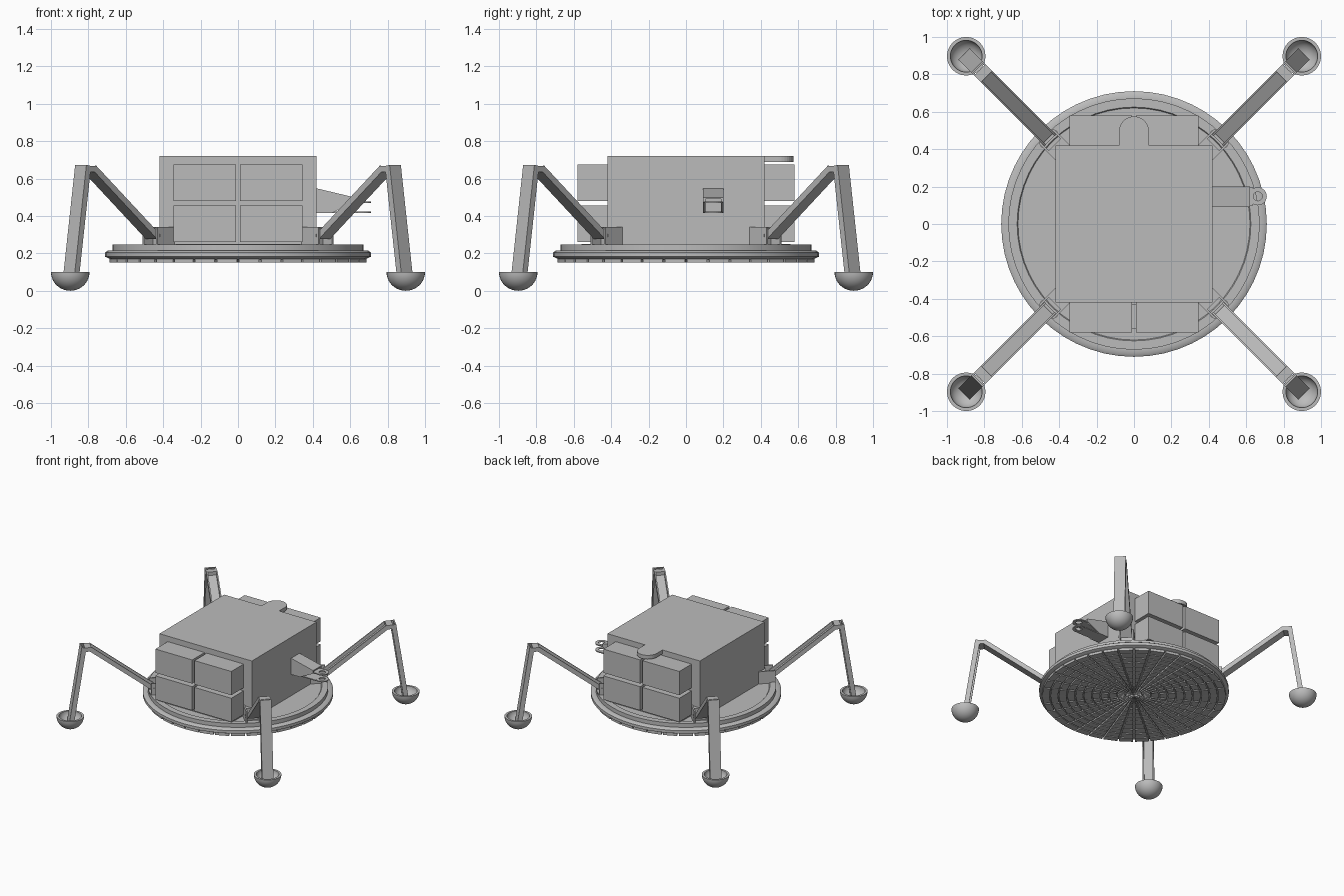
import bpy, bmesh
from math import sin, cos, pi, tau
from mathutils import Vector, Matrix

cube = bpy.data.objects.get("Cube")
if cube:
    bpy.data.objects.remove(cube, do_unlink=True)

grey = bpy.data.materials.new("plain_grey")
grey.use_nodes = True
grey.diffuse_color = (0.5, 0.5, 0.5, 1)
grey.node_tree.nodes["Principled BSDF"].inputs["Base Color"].default_value = (0.5, 0.5, 0.5, 1)


def make(name, bm, smooth=False):
    bmesh.ops.recalc_face_normals(bm, faces=bm.faces)
    mesh = bpy.data.meshes.new(name)
    bm.to_mesh(mesh)
    bm.free()
    mesh.materials.append(grey)
    obj = bpy.data.objects.new(name, mesh)
    bpy.context.collection.objects.link(obj)
    if smooth:
        bpy.ops.object.select_all(action="DESELECT")
        obj.select_set(True)
        bpy.context.view_layer.objects.active = obj
        bpy.ops.object.shade_smooth_by_angle(angle=0.6)
    return obj


def add_box(bm, lo, hi, matrix=Matrix()):
    lo, hi = Vector(lo), Vector(hi)
    size = Matrix.Diagonal((*(hi - lo), 1))
    bmesh.ops.create_cube(bm, size=1, matrix=matrix @ Matrix.Translation((lo + hi) / 2) @ size)


def add_prism(bm, points, move):
    """Extrude a flat outline of 3D points along a vector."""
    face = bm.faces.new([bm.verts.new(p) for p in points])
    out = bmesh.ops.extrude_face_region(bm, geom=[face], use_keep_orig=True)
    verts = [g for g in out["geom"] if isinstance(g, bmesh.types.BMVert)]
    bmesh.ops.translate(bm, verts=verts, vec=move)


def add_lathe(bm, profile, centre=(0, 0, 0), steps=48, closed=False):
    """Turn a radius/height profile about the vertical axis."""
    verts = [bm.verts.new(Vector((r, 0, z)) + Vector(centre)) for r, z in profile]
    pairs = list(zip(verts, verts[1:] + verts[:1]))
    edges = [bm.edges.new(p) for p in (pairs if closed else pairs[:-1])]
    bmesh.ops.spin(bm, geom=verts + edges, cent=centre, axis=(0, 0, 1), angle=tau, steps=steps)
    bmesh.ops.remove_doubles(bm, verts=bm.verts, dist=0.0001)


def add_channel(bm, start, end, width, depth, wall):
    """U-shaped beam; its closed side faces outward and up."""
    along = (end - start).normalized()
    side = Vector((1, -1, 0)).normalized()
    back = side.cross(along)
    if back.dot(Vector((1, 1, 1))) < 0:
        back = -back
    h, d = width / 2, depth / 2
    outline = [(-h, -d), (-h, d), (h, d), (h, -d), (h - wall, -d),
               (h - wall, d - wall), (wall - h, d - wall), (wall - h, -d)]
    add_prism(bm, [start + side * u + back * v for u, v in outline], end - start)


# Main body and its four-part equipment boxes
bm = bmesh.new()
add_box(bm, (-0.42, -0.42, 0.24), (0.42, 0.42, 0.72))
make("body", bm)
for side, y0, y1 in (("front", -0.58, -0.41), ("back", 0.41, 0.58)):
    bm = bmesh.new()
    for x0, x1 in ((-0.345, -0.01), (0.01, 0.345)):
        for z0, z1 in ((0.26, 0.455), (0.48, 0.675)):
            add_box(bm, (x0, y0, z0), (x1, y1, z1))
    add_box(bm, (-0.335, min(y0, y1) + 0.02, 0.245), (0.335, y1 - 0.02, 0.25))
    make(side + "_equipment_boxes", bm)

# Rounded tab at the top of the back
bm = bmesh.new()
arc = [(0.08 * cos(i * pi / 16), 0.495 + 0.08 * sin(i * pi / 16), 0.688) for i in range(17)]
add_prism(bm, [(0.08, 0.4, 0.688)] + arc + [(-0.08, 0.4, 0.688)], Vector((0, 0, 0.032)))
make("back_tab", bm)

# Round base with a stepped rim
bm = bmesh.new()
add_lathe(bm, [(0, 0.168), (0.68, 0.168), (0.71, 0.182), (0.71, 0.205), (0.695, 0.215),
               (0.672, 0.215), (0.672, 0.247), (0.625, 0.247), (0.62, 0.24), (0, 0.24)], steps=56)
make("base_disc", bm, True)

# Heat tiles below the base: rings of separate sectors
bm = bmesh.new()
rings, sectors, gap = 11, 36, 0.006
pitch = 0.69 / rings
for ring in range(rings):
    r0, r1 = ring * pitch + gap, (ring + 1) * pitch - gap / 2
    for s in range(sectors):
        corners = []
        for r, a, sign in ((r0, s, 1), (r1, s, 1), (r1, s + 1, -1), (r0, s + 1, -1)):
            trim = min(gap / r, 0.06)
            t = a * tau / sectors + sign * trim
            corners.append((r * cos(t), r * sin(t), 0.15))
        add_prism(bm, corners, Vector((0, 0, 0.02)))
make("heat_tiles", bm)

# Four folded legs with brackets, hinges and bowl feet
diag = Matrix.Rotation(pi / 4, 4, "Z")
for i, name in enumerate(("back_left", "back_right", "front_right", "front_left")):
    turn = Matrix.Rotation(i * pi / 2, 4, "Z")

    def leg_part(part, bm, smooth=False):
        bmesh.ops.transform(bm, matrix=turn, verts=bm.verts)
        make(name + "_" + part, bm, smooth)

    bm = bmesh.new()
    for y0, y1 in ((-0.056, -0.044), (0.044, 0.056)):
        add_box(bm, (0.5, y0, 0.24), (0.665, y1, 0.34), diag)
    add_box(bm, (0.5, -0.05, 0.24), (0.6, 0.05, 0.335), diag)
    add_box(bm, (0.635, -0.06, 0.288), (0.65, 0.06, 0.303), diag)
    leg_part("bracket", bm)

    bm = bmesh.new()
    add_channel(bm, Vector((0.455, 0.455, 0.29)), Vector((0.795, 0.795, 0.655)), 0.085, 0.034, 0.01)
    leg_part("upper_leg", bm)

    bm = bmesh.new()
    add_channel(bm, Vector((0.828, 0.828, 0.67)), Vector((0.895, 0.895, 0.05)), 0.085, 0.036, 0.01)
    leg_part("lower_leg", bm)

    bm = bmesh.new()
    add_box(bm, (1.115, -0.042, 0.635), (1.165, 0.042, 0.668), diag)
    leg_part("knee_hinge", bm)

    bm = bmesh.new()
    outer = [(0.103 * sin(k * pi / 20), 0.1 - 0.1 * cos(k * pi / 20)) for k in range(11)]
    inner = [(0.085 * cos(k * pi / 20), 0.1 - 0.07 * sin(k * pi / 20)) for k in range(11)]
    add_lathe(bm, outer + inner, (0.897, 0.897, 0), 32)
    leg_part("foot", bm, True)

# Tapered side bracket with two pierced tongues
bm = bmesh.new()
for y in (0.09, 0.187):
    add_prism(bm, [(0.41, y, 0.415), (0.41, y, 0.55), (0.62, y, 0.5), (0.62, y, 0.475),
                   (0.5, y, 0.415)], Vector((0, 0.013, 0)))
add_prism(bm, [(0.41, 0.09, 0.55), (0.62, 0.09, 0.5), (0.62, 0.09, 0.49), (0.41, 0.09, 0.54)],
          Vector((0, 0.11, 0)))
make("side_bracket", bm)
for name, z in (("upper_tongue", 0.47), ("lower_tongue", 0.415)):
    bm = bmesh.new()
    add_box(bm, (0.41, 0.1, z), (0.635, 0.195, z + 0.008))
    add_lathe(bm, [(0.024, z), (0.048, z), (0.048, z + 0.008), (0.024, z + 0.008)],
              (0.662, 0.148, 0), 24, True)
    make("side_" + name, bm)
